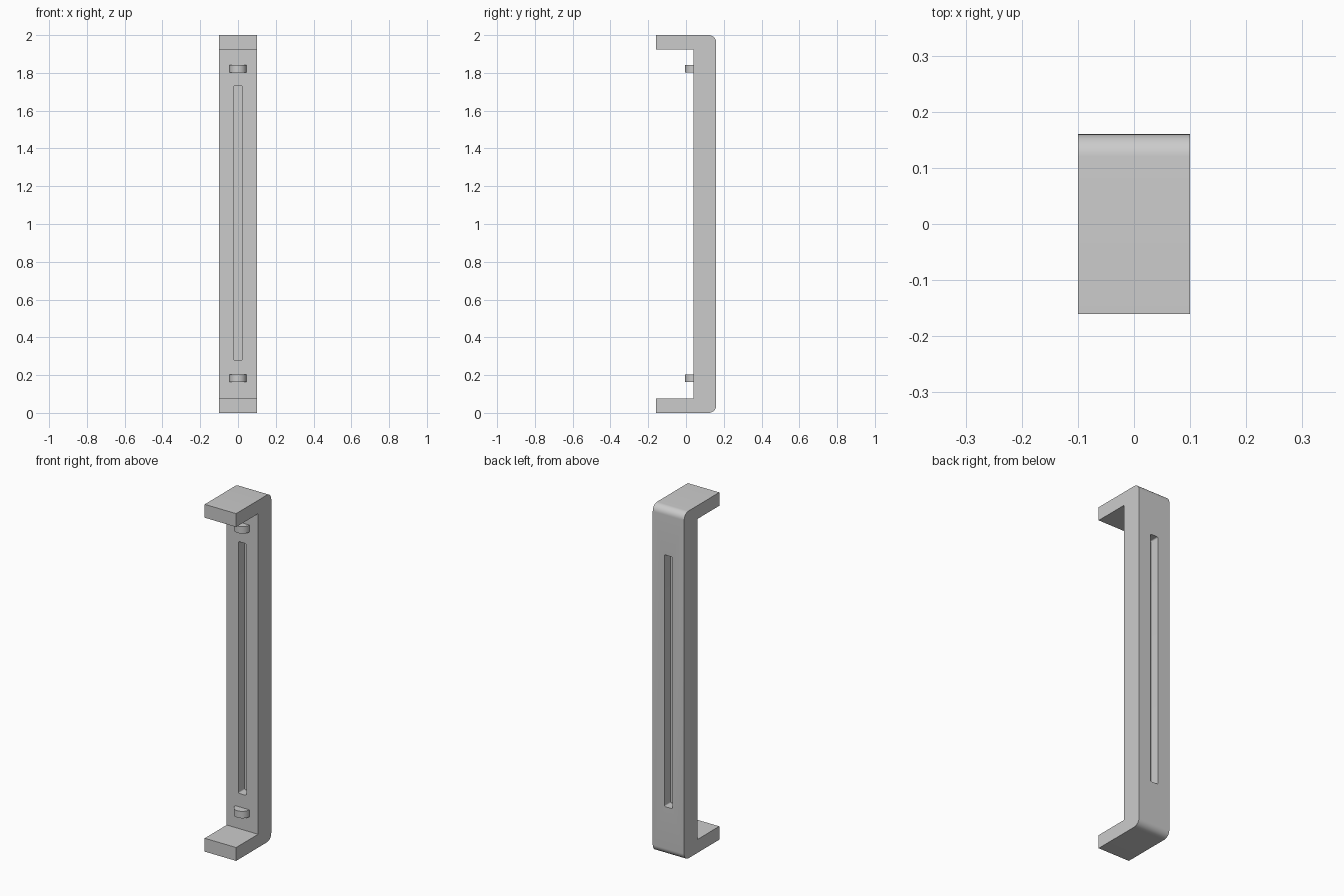
import bpy
import bmesh
from math import sin, cos, pi, radians

cube = bpy.data.objects.get("Cube")
if cube:
    bpy.data.objects.remove(cube)

grey = bpy.data.materials.new("satin_grey")
grey.use_nodes = True
colour = (0.6, 0.6, 0.6, 1)
grey.diffuse_color = colour
grey.node_tree.nodes["Principled BSDF"].inputs["Base Color"].default_value = colour

HEIGHT, HALF_W = 2.0, 0.10
FRONT, WALL, BACK = -0.16, 0.04, 0.16
ARM = 0.077
RADIUS = 0.04


def extrude(name, points, direction):
    """Extrude a closed outline into a solid."""
    bm = bmesh.new()
    face = bm.faces.new([bm.verts.new(p) for p in points])
    result = bmesh.ops.extrude_face_region(bm, geom=[face])
    moved = [v for v in result["geom"] if isinstance(v, bmesh.types.BMVert)]
    bmesh.ops.translate(bm, verts=moved, vec=direction)
    bmesh.ops.recalc_face_normals(bm, faces=bm.faces)
    mesh = bpy.data.meshes.new(name)
    bm.to_mesh(mesh)
    bm.free()
    mesh.materials.append(grey)
    obj = bpy.data.objects.new(name, mesh)
    bpy.context.collection.objects.link(obj)
    return obj


def smooth(obj):
    bpy.ops.object.select_all(action="DESELECT")
    obj.select_set(True)
    bpy.context.view_layer.objects.active = obj
    bpy.ops.object.shade_smooth_by_angle(angle=radians(30))


def arc(cx, cy, r, start, end, steps):
    angles = [start + (end - start) * i / steps for i in range(steps + 1)]
    return [(cx + r * cos(a), cy + r * sin(a)) for a in angles]


# C-shaped bracket with rounded back corners
profile = [(WALL, ARM), (FRONT, ARM), (FRONT, 0)]
profile += arc(BACK - RADIUS, RADIUS, RADIUS, -pi / 2, 0, 10)
profile += arc(BACK - RADIUS, HEIGHT - RADIUS, RADIUS, 0, pi / 2, 10)
profile += [(FRONT, HEIGHT), (FRONT, HEIGHT - ARM), (WALL, HEIGHT - ARM)]
bracket = extrude("bracket", [(-HALF_W, y, z) for y, z in profile], (2 * HALF_W, 0, 0))

# Long grooves in both faces, leaving a thin web between them
SLOT_W, SLOT_LOW, SLOT_HIGH, DEPTH = 0.025, 0.28, 1.73, 0.056
corner = 0.007
outline = []
for cx, cz, start in ((SLOT_W - corner, SLOT_LOW + corner, -pi / 2),
                      (SLOT_W - corner, SLOT_HIGH - corner, 0),
                      (-SLOT_W + corner, SLOT_HIGH - corner, pi / 2),
                      (-SLOT_W + corner, SLOT_LOW + corner, pi)):
    outline += arc(cx, cz, corner, start, start + pi / 2, 4)

for side, start in (("front", WALL - 0.01), ("back", BACK - DEPTH)):
    cutter = extrude(side + "_groove_cutter", [(x, start, z) for x, z in outline],
                     (0, DEPTH + 0.01, 0))
    cutter.hide_render = True
    cut = bracket.modifiers.new(side + "_groove", "BOOLEAN")
    cut.object = cutter
    cut.solver = "EXACT"
    bpy.context.view_layer.objects.active = bracket
    bpy.ops.object.modifier_apply(modifier=cut.name)
    bpy.data.objects.remove(cutter)
smooth(bracket)

# Half-round pegs on the inner wall
for name, low in (("lower_peg", 0.163), ("upper_peg", 1.803)):
    half_round = arc(0, WALL, 0.045, pi, 2 * pi, 24)
    half_round = [(half_round[0][0], WALL + 0.005)] + half_round
    half_round += [(half_round[-1][0], WALL + 0.005)]
    smooth(extrude(name, [(x, y, low) for x, y in half_round], (0, 0, 0.04)))
